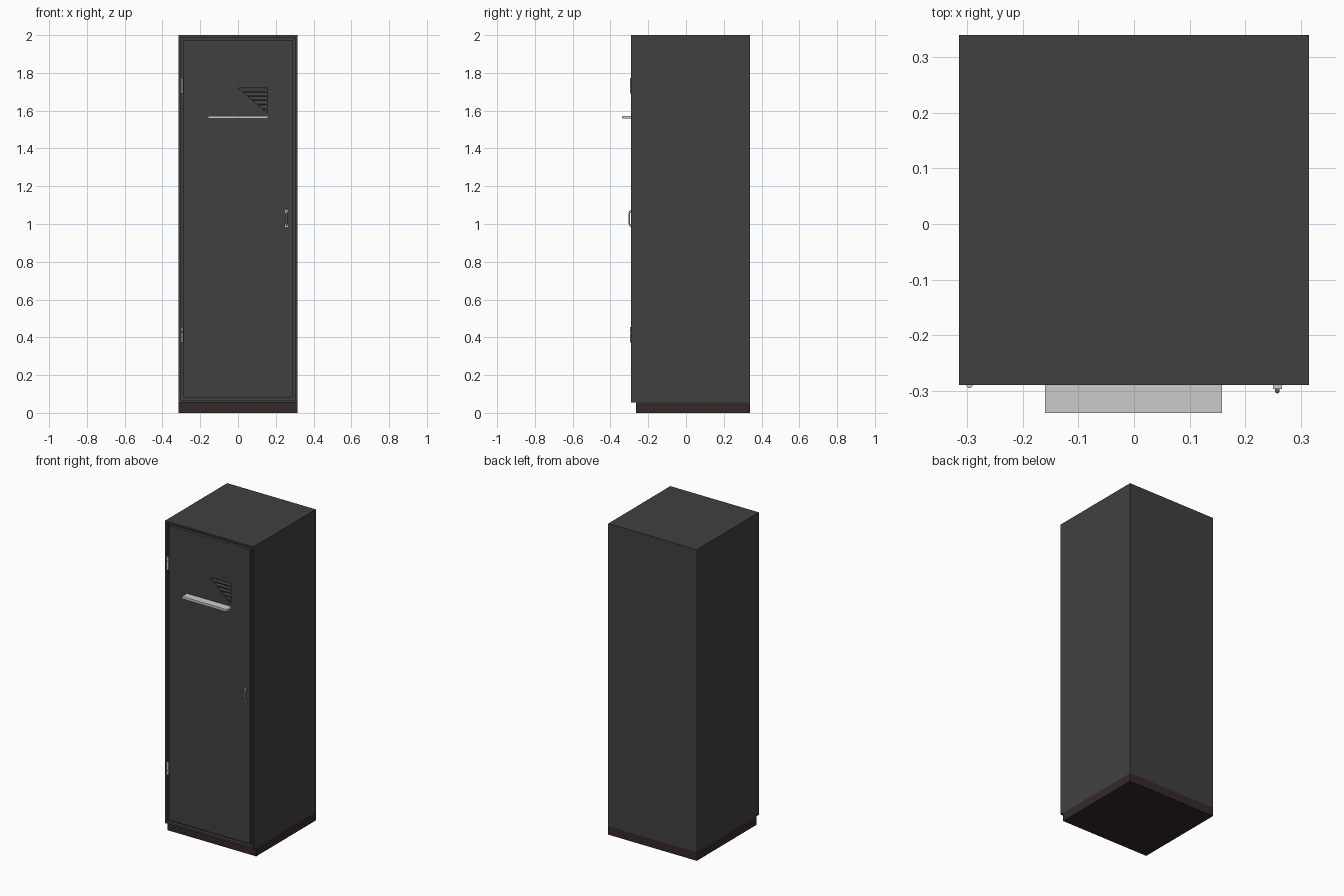
import bpy, bmesh
from mathutils import Vector

cube = bpy.data.objects.get("Cube")
if cube:
    bpy.data.objects.remove(cube, do_unlink=True)


def material(name, rgb, metallic=0.0):
    m = bpy.data.materials.new(name)
    m.use_nodes = True
    m.diffuse_color = (*rgb, 1)
    m.node_tree.nodes["Principled BSDF"].inputs["Base Color"].default_value = (*rgb, 1)
    return m


CHARCOAL = material("charcoal paint", (0.051, 0.051, 0.051))
BROWN = material("dark brown base", (0.036, 0.022, 0.022))
SILVER = material("light metal", (0.6, 0.6, 0.6))


def finish(name, bm, mat):
    bmesh.ops.recalc_face_normals(bm, faces=bm.faces)
    mesh = bpy.data.meshes.new(name)
    bm.to_mesh(mesh)
    bm.free()
    mesh.materials.append(mat)
    ob = bpy.data.objects.new(name, mesh)
    bpy.context.collection.objects.link(ob)
    return ob


def box_mesh(lo, hi):
    bm = bmesh.new()
    bmesh.ops.create_cube(bm, size=1)
    lo, hi = Vector(lo), Vector(hi)
    for v in bm.verts:
        v.co = (lo + hi) / 2 + v.co * (hi - lo)
    return bm


def box(name, lo, hi, mat):
    return finish(name, box_mesh(lo, hi), mat)


def front_faces(bm):
    return [f for f in bm.faces if f.normal.y < -0.9]


W, FRONT, BACK = 0.315, -0.29, 0.34

# Plinth, set back at the front
box("plinth", (-W, -0.265, 0), (W, BACK, 0.055), BROWN)

# Cabinet body with a shallow recess for the door
bm = box_mesh((-W, FRONT, 0.055), (W, BACK, 2))
bm.normal_update()
face = front_faces(bm)[0]
bmesh.ops.inset_region(bm, faces=[face], thickness=0.017)
bmesh.ops.translate(bm, verts=bmesh.ops.extrude_discrete_faces(bm, faces=[face])["faces"][0].verts,
                    vec=(0, 0.02, 0))
finish("cabinet_body", bm, CHARCOAL)

# Door, with a narrow gap all round
door = box("door", (-0.288, FRONT, 0.082), (0.288, FRONT + 0.025, 1.973), CHARCOAL)

# Triangular vent: slots shortening downwards, cut into the door
bm = bmesh.new()
TOP, DROP, SPAN, RIGHT, ROWS = 1.72, 0.135, 0.155, 0.155, 6
pitch = DROP / ROWS
for i in range(ROWS):
    z1 = TOP - i * pitch
    z0 = z1 - pitch * 0.72
    edge = [RIGHT - SPAN * (1 - (TOP - z) / DROP) for z in (z1, z0)]
    outline = [(edge[0], z1), (RIGHT, z1), (RIGHT, z0), (edge[1], z0)]
    f = bm.faces.new([bm.verts.new((x, FRONT - 0.01, z)) for x, z in outline])
    new = bmesh.ops.extrude_face_region(bm, geom=[f])["geom"]
    # sloping slot floor, deeper at the top
    for v in new:
        if isinstance(v, bmesh.types.BMVert):
            v.co.y = FRONT + (0.014 if v.co.z > (z0 + z1) / 2 else 0.002)
cutter = finish("vent_cutter", bm, CHARCOAL)
cutter.hide_render = True
cutter.hide_set(True)
cut = door.modifiers.new("vent slots", "BOOLEAN")
cut.object = cutter
cut.solver = "EXACT"

# Small ledge below the vent
box("ledge", (-0.16, -0.34, 1.558), (0.158, FRONT, 1.573), SILVER)

# Handle: mounting feet joined by a bowed grip
HX = 0.258
for end, z in (("lower", 0.993), ("upper", 1.067)):
    box(end + "_handle_foot", (HX - 0.008, -0.297, z - 0.008), (HX + 0.008, FRONT, z + 0.008), SILVER)
curve = bpy.data.curves.new("handle_grip", "CURVE")
curve.dimensions = "3D"
curve.bevel_depth = 0.004
curve.bevel_resolution = 2
curve.use_fill_caps = True
path = [(-0.29, 0.991), (-0.298, 0.994), (-0.301, 1.008),
        (-0.301, 1.052), (-0.298, 1.066), (-0.29, 1.069)]
spline = curve.splines.new("POLY")
spline.points.add(len(path) - 1)
for p, (y, z) in zip(spline.points, path):
    p.co = (HX, y, z, 1)
curve.materials.append(SILVER)
grip = bpy.data.objects.new("handle_grip", curve)
bpy.context.collection.objects.link(grip)

# Hinges: three knuckles each, alternating metal and paint
for place, zc in (("lower", 0.413), ("upper", 1.732)):
    for k in (-1, 0, 1):
        bpy.ops.mesh.primitive_cylinder_add(vertices=16, radius=0.0055, depth=0.027,
                                            location=(-0.296, FRONT, zc + k * 0.028))
        ob = bpy.context.object
        ob.name = f"{place}_hinge_knuckle_{k + 2}"
        ob.data.materials.append(SILVER)
        bpy.ops.object.shade_smooth_by_angle()
